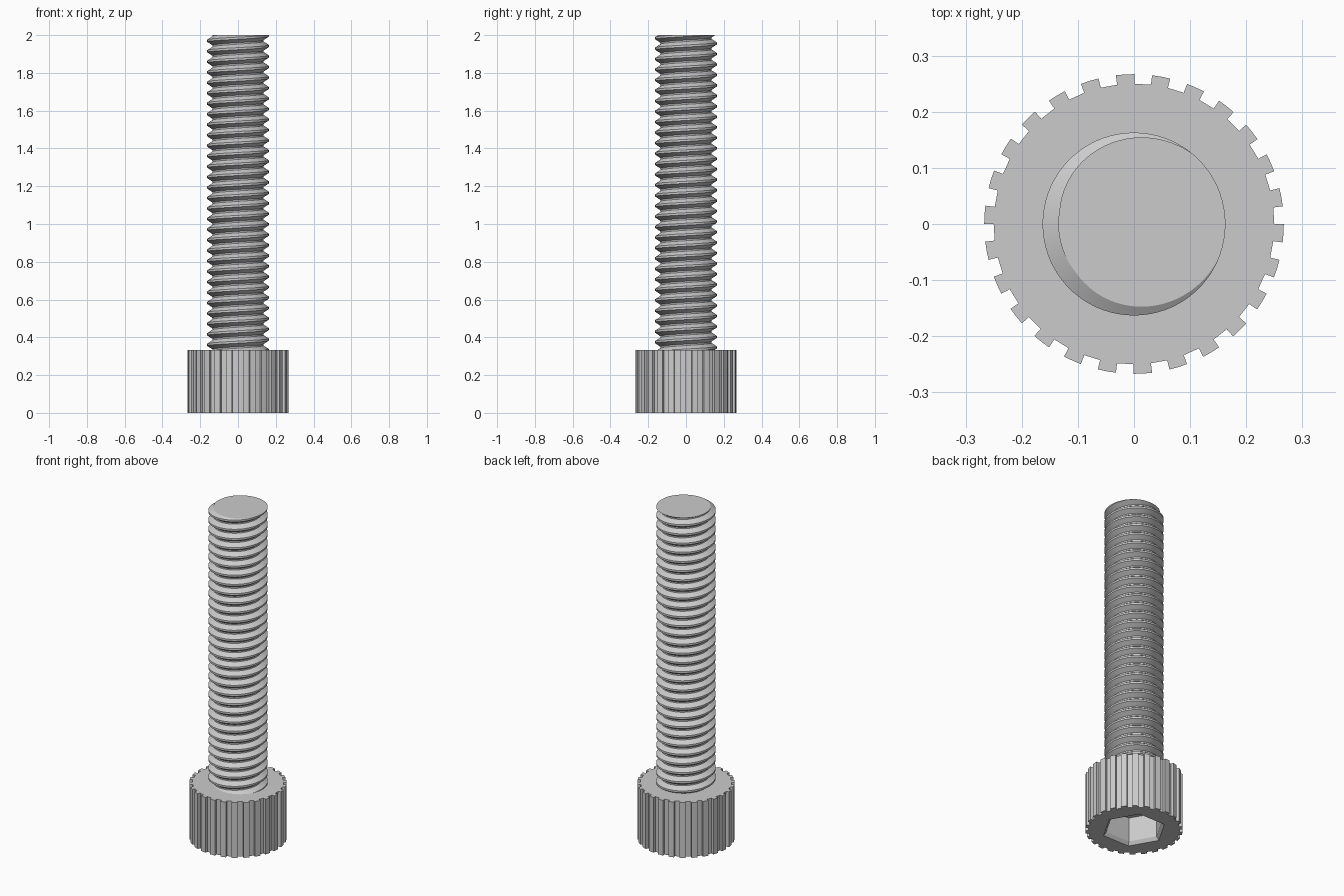
import bpy, bmesh
from math import sin, cos, tau, radians

cube = bpy.data.objects.get("Cube")
if cube:
    bpy.data.objects.remove(cube)

TOP, HEAD_H = 2.0, 0.334
PITCH, SEGS = 0.0555, 72
CREST, ROOT = 0.163, 0.135
TEETH, TIP, VALLEY = 26, 0.267, 0.25

steel = bpy.data.materials.new("steel_grey")
steel.use_nodes = True
grey = (0.6, 0.6, 0.6, 1)
steel.diffuse_color = grey
steel.node_tree.nodes["Principled BSDF"].inputs["Base Color"].default_value = grey


def finish(bm, name):
    bmesh.ops.recalc_face_normals(bm, faces=bm.faces[:])
    mesh = bpy.data.meshes.new(name)
    bm.to_mesh(mesh)
    bm.free()
    mesh.materials.append(steel)
    obj = bpy.data.objects.new(name, mesh)
    bpy.context.collection.objects.link(obj)
    bpy.ops.object.select_all(action='DESELECT')
    bpy.context.view_layer.objects.active = obj
    obj.select_set(True)
    bpy.ops.object.shade_smooth_by_angle(angle=radians(25))


def polar(bm, r, a, z):
    return bm.verts.new((r * cos(a), r * sin(a), z))


def loop_edges(bm, ring):
    return [bm.edges.get((a, b)) for a, b in zip(ring, ring[1:] + ring[:1])]


def bridge(bm, low, high):
    for i in range(len(low)):
        j = (i + 1) % len(low)
        bm.faces.new((low[i], low[j], high[j], high[i]))


# Knurled head with a chamfered hexagonal socket underneath
bm = bmesh.new()


def knurl_ring(z):
    ring = []
    step = tau / TEETH
    for i in range(TEETH):
        a = i * step
        for r, f in ((TIP, -0.51), (TIP, -0.25), (TIP, 0),
                     (VALLEY, 0), (VALLEY, 0.49)):
            ring.append(polar(bm, r, a + f * step, z))
    return ring


def hex_ring(r, z):
    return [polar(bm, r, i * tau / 6, z) for i in range(6)]


bottom, top = knurl_ring(0), knurl_ring(HEAD_H)
bridge(bm, bottom, top)
bm.faces.new(top)
mouth, wall, floor = hex_ring(0.177, 0), hex_ring(0.161, 0.02), hex_ring(0.161, 0.167)
bridge(bm, mouth, wall)
bridge(bm, wall, floor)
bm.faces.new(floor)
bmesh.ops.triangle_fill(bm, use_beauty=True,
                        edges=loop_edges(bm, bottom) + loop_edges(bm, mouth))
finish(bm, "knurled_head")

# Threaded shank: a trapezoid profile swept along a right-handed helix
bm = bmesh.new()
profile = ((CREST, -0.1), (CREST, 0.1), (ROOT, 0.43), (ROOT, 0.57), (CREST, 0.9))
phase = radians(15)
turns = 33
rows = []
for s in range(-turns * SEGS, SEGS * 2):
    t = s / SEGS
    rows.append([polar(bm, r, t * tau + phase, TOP + (t + f) * PITCH) for r, f in profile])
for a, b in zip(rows, rows[1:]):
    for k in range(len(profile) - 1):
        bm.faces.new((a[k], b[k], b[k + 1], a[k + 1]))
bmesh.ops.remove_doubles(bm, verts=bm.verts[:], dist=0.0002)

# Trim both ends flat and cap them
for z, side in ((TOP, 1), (HEAD_H - 0.04, -1)):
    cut = bmesh.ops.bisect_plane(bm, geom=bm.verts[:] + bm.edges[:] + bm.faces[:],
                                 plane_co=(0, 0, z), plane_no=(0, 0, side),
                                 clear_outer=True)
    rim = [e for e in cut["geom_cut"] if isinstance(e, bmesh.types.BMEdge)]
    bmesh.ops.contextual_create(bm, geom=rim)
finish(bm, "threaded_shank")
